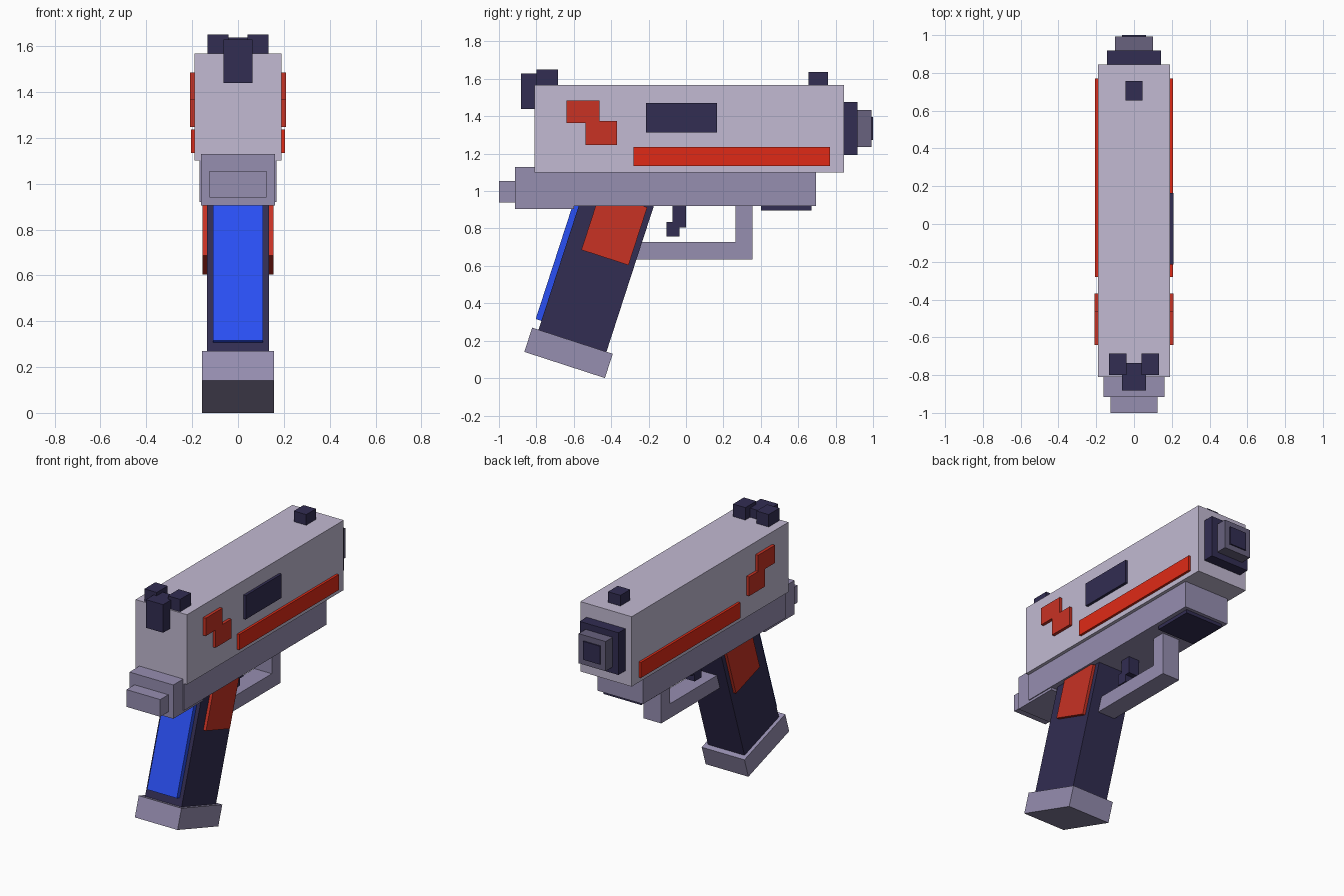
import bpy, bmesh, math
from mathutils import Matrix, Vector

if "Cube" in bpy.data.objects:
    bpy.data.objects.remove(bpy.data.objects["Cube"])


def material(name, r, g, b):
    m = bpy.data.materials.new(name)
    lin = [((c / 255 + 0.055) / 1.055) ** 2.4 for c in (r, g, b)]
    m.diffuse_color = (*lin, 1)
    m.use_nodes = True
    m.node_tree.nodes["Principled BSDF"].inputs["Base Color"].default_value = m.diffuse_color
    return m


PALE = material("pale_lilac", 194, 186, 210)
LILAC = material("lilac", 150, 142, 176)
DARK = material("dark_indigo", 50, 45, 82)
STEEL = material("steel", 104, 98, 126)
RED = material("bright_red", 224, 42, 22)
BRICK = material("brick_red", 200, 50, 36)
BLUE = material("blue", 42, 80, 245)

# Grip frame: origin at the base plate centre, leaning 18 degrees
LEAN = Matrix.Translation((0, -0.628, 0.135)) @ Matrix.Rotation(math.radians(-18), 4, 'X')


def finish(name, bm, mat, matrix=None, mirror=False):
    bmesh.ops.recalc_face_normals(bm, faces=bm.faces)
    me = bpy.data.meshes.new(name)
    bm.to_mesh(me)
    bm.free()
    me.materials.append(mat)
    ob = bpy.data.objects.new(name, me)
    bpy.context.collection.objects.link(ob)
    if matrix:
        ob.matrix_world = matrix
    if mirror:
        ob.modifiers.new("mirror", 'MIRROR').use_mirror_merge = False
    return ob


def box(name, x, y, z, mat, matrix=None, mirror=False):
    """Box from (min, max) ranges; a single x number means symmetric half width."""
    x = x if isinstance(x, tuple) else (-x, x)
    lo, hi = Vector((x[0], y[0], z[0])), Vector((x[1], y[1], z[1]))
    bm = bmesh.new()
    bmesh.ops.create_cube(bm, size=1)
    for v in bm.verts:
        v.co = (lo + hi) / 2 + v.co * (hi - lo)
    return finish(name, bm, mat, matrix, mirror)


def prism(name, x, outline, mat, mirror=False):
    """Extrude a (y, z) outline across the x range."""
    bm = bmesh.new()
    face = bm.faces.new([bm.verts.new((x[0], y, z)) for y, z in outline])
    ext = bmesh.ops.extrude_face_region(bm, geom=[face])
    moved = [g for g in ext["geom"] if isinstance(g, bmesh.types.BMVert)]
    bmesh.ops.translate(bm, verts=moved, vec=(x[1] - x[0], 0, 0))
    return finish(name, bm, mat, mirror=mirror)


# Slide and frame
box("slide", 0.19, (-0.81, 0.845), (1.10, 1.567), PALE)
box("frame", 0.168, (-0.81, 0.695), (0.92, 1.10), LILAC)
box("frame_rear", 0.162, (-0.915, -0.60), (0.904, 1.13), LILAC)
box("frame_tail", 0.125, (-1.0, -0.915), (0.94, 1.055), LILAC)
box("rail_plate", 0.14, (0.40, 0.672), (0.897, 0.93), DARK)

# Muzzle, stepped outward
box("muzzle_collar", 0.143, (0.84, 0.918), (1.193, 1.475), DARK)
box("muzzle_ring", 0.10, (0.91, 0.992), (1.235, 1.433), STEEL)
box("bore", 0.063, (0.98, 1.0), (1.272, 1.395), DARK)

# Sights and hammer
box("front_sight", 0.046, (0.655, 0.758), (1.55, 1.638), DARK)
box("rear_sights", (0.041, 0.132), (-0.80, -0.685), (1.55, 1.65), DARK, mirror=True)
box("hammer", 0.064, (-0.882, -0.735), (1.44, 1.628), DARK)

# Slide decoration
box("side_stripe", (0.18, 0.206), (-0.28, 0.77), (1.133, 1.237), RED, mirror=True)
prism("zigzag_mark", (0.18, 0.21),
      [(-0.64, 1.365), (-0.537, 1.365), (-0.537, 1.247), (-0.368, 1.247),
       (-0.368, 1.375), (-0.463, 1.375), (-0.463, 1.484), (-0.64, 1.484)],
      BRICK, mirror=True)
box("ejection_window", (0.18, 0.208), (-0.215, 0.165), (1.313, 1.472), DARK)

# Leaning grip
box("grip", 0.135, (-0.191, 0.191), (0.06, 0.91), DARK, LEAN)
box("grip_base", 0.158, (-0.2265, 0.2265), (-0.068, 0.068), LILAC, LEAN)
box("grip_back_strip", 0.11, (-0.223, -0.18), (0.118, 0.87), BLUE, LEAN)
box("grip_panel", (0.125, 0.155), (-0.105, 0.16), (0.545, 0.87), BRICK, LEAN, mirror=True)

# Trigger guard and trigger
prism("trigger_guard", (-0.065, 0.065),
      [(-0.36, 0.633), (0.355, 0.633), (0.355, 0.94), (0.264, 0.94),
       (0.264, 0.729), (-0.36, 0.729)], LILAC)
prism("trigger", (-0.04, 0.04),
      [(-0.105, 0.758), (-0.035, 0.758), (-0.035, 0.806), (0.0, 0.806), (0.0, 0.94),
       (-0.072, 0.94), (-0.072, 0.835), (-0.105, 0.835)], DARK)
